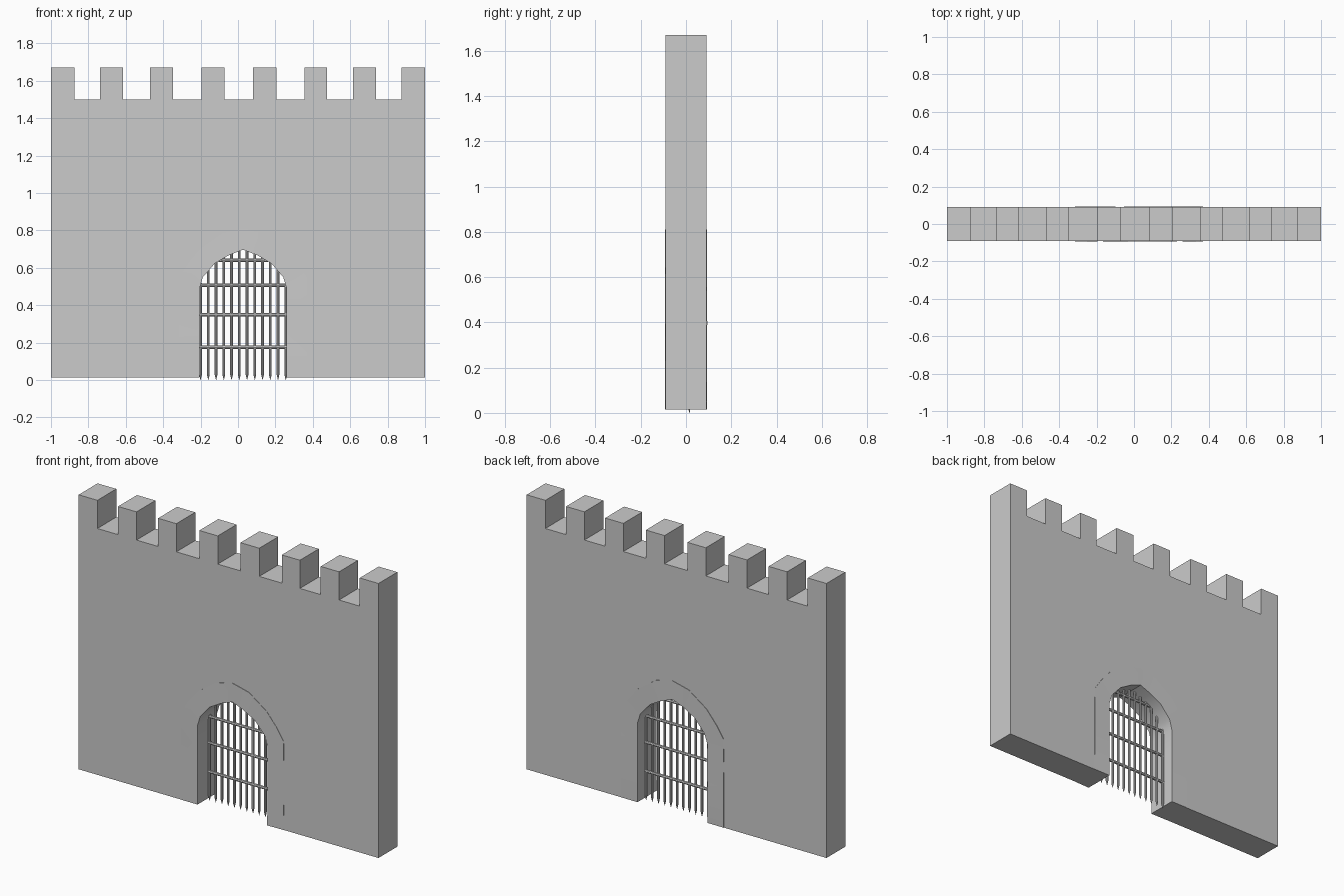
import bpy, bmesh, random
from math import pi

if "Cube" in bpy.data.objects:
    bpy.data.objects.remove(bpy.data.objects["Cube"])

random.seed(4)
CX, BASE, HALF_Y = 0.027, 0.015, 0.09

# Half arches: (distance from arch centre, height), foot to apex
INNER = [(0.233, BASE), (0.233, 0.13), (0.233, 0.25), (0.233, 0.37), (0.233, 0.49),
         (0.215, 0.55), (0.15, 0.625), (0.075, 0.668), (0, 0.697)]
OUTER = [(0.343, BASE), (0.343, 0.13), (0.343, 0.26), (0.343, 0.40), (0.341, 0.55),
         (0.295, 0.62), (0.228, 0.70), (0.11, 0.783), (0, 0.81)]


def full_arch(half):
    return [(CX - d, z) for d, z in half] + [(CX + d, z) for d, z in half[-2::-1]]


def finish(bm, name, smooth=None):
    bmesh.ops.recalc_face_normals(bm, faces=bm.faces[:])
    me = bpy.data.meshes.new(name)
    bm.to_mesh(me)
    bm.free()
    ob = bpy.data.objects.new(name, me)
    bpy.context.collection.objects.link(ob)
    if smooth:
        bpy.ops.object.select_all(action='DESELECT')
        ob.select_set(True)
        bpy.context.view_layer.objects.active = ob
        bpy.ops.object.shade_smooth_by_angle(angle=smooth)
    return ob


# Wall with battlements and arched gap, extruded from one outline
merlons = [(-1, -0.875), (-0.737, -0.614), (-0.47, -0.348), (-0.195, -0.072),
           (0.08, 0.205), (0.355, 0.476), (0.615, 0.737), (0.875, 1)]
outline = [(-1, BASE)] + full_arch(OUTER) + [(1, BASE)]
for a, b in reversed(merlons):
    if b < 1:
        outline.append((b, 1.5))
    outline += [(b, 1.67), (a, 1.67)]
    if a > -1:
        outline.append((a, 1.5))
bm = bmesh.new()
face = bm.faces.new([bm.verts.new((x, -HALF_Y, z)) for x, z in outline])
new = bmesh.ops.extrude_face_region(bm, geom=[face])['geom']
bmesh.ops.translate(bm, vec=(0, 2 * HALF_Y, 0),
                    verts=[v for v in new if isinstance(v, bmesh.types.BMVert)])
finish(bm, "castle_wall")

# Slightly uneven stone frame, lofted along the arch
bm = bmesh.new()
rings = []
for (xi, zi), (xo, zo) in zip(full_arch(INNER), full_arch(OUTER)):
    ys = [HALF_Y + random.uniform(0.0005, 0.004) for _ in range(4)]
    rings.append([bm.verts.new(p) for p in (
        (xi, -ys[0], zi), (xo, -ys[1], zo), (xo, ys[2], zo), (xi, ys[3], zi))])
for r, s in zip(rings, rings[1:]):
    for i in range(4):
        j = (i + 1) % 4
        bm.faces.new((r[i], r[j], s[j], s[i]))
bm.faces.new(rings[0])
bm.faces.new(rings[-1][::-1])
finish(bm, "arch_frame", pi / 6)


def arch_height(d):
    for (d0, z0), (d1, z1) in zip(INNER[4:], INNER[5:]):
        if d1 <= d <= d0:
            return z0 + (z1 - z0) * (d0 - d) / (d0 - d1)
    return INNER[4][1]


def arch_half_width(z):
    for (d0, z0), (d1, z1) in zip(INNER, INNER[1:]):
        if z0 <= z <= z1:
            return d0 + (d1 - d0) * (z - z0) / (z1 - z0)


def loft_bar(bm, rows, place, sides=8):
    """Round bar through (position, radius) rows."""
    from mathutils import Matrix
    (a, r), (b, s) = rows
    res = bmesh.ops.create_cone(bm, cap_ends=True, segments=sides,
                                radius1=r, radius2=s, depth=b - a)
    bmesh.ops.translate(bm, verts=res['verts'], vec=(0, 0, (a + b) / 2))
    bmesh.ops.transform(bm, verts=res['verts'], matrix=place)


# Portcullis: spiked uprights and cross bars
from mathutils import Matrix
GATE_Y = 0.015
bm = bmesh.new()
for i in range(12):
    x = -0.2 + i * 0.0414
    place = Matrix.Translation((x, GATE_Y, 0))
    top = arch_height(abs(x - CX)) + 0.01
    loft_bar(bm, [(0.03, 0.0075), (top, 0.0075)], place)
    loft_bar(bm, [(0, 0.0005), (0.03, 0.0075)], place)
finish(bm, "portcullis_uprights", pi / 6)

bm = bmesh.new()
for z in (0.175, 0.349, 0.508, 0.641):
    w = arch_half_width(z) + 0.01
    place = Matrix.Translation((CX, GATE_Y, z)) @ Matrix.Rotation(pi / 2, 4, 'Y')
    loft_bar(bm, [(-w, 0.009), (w, 0.009)], place)
finish(bm, "portcullis_cross_bars", pi / 6)
